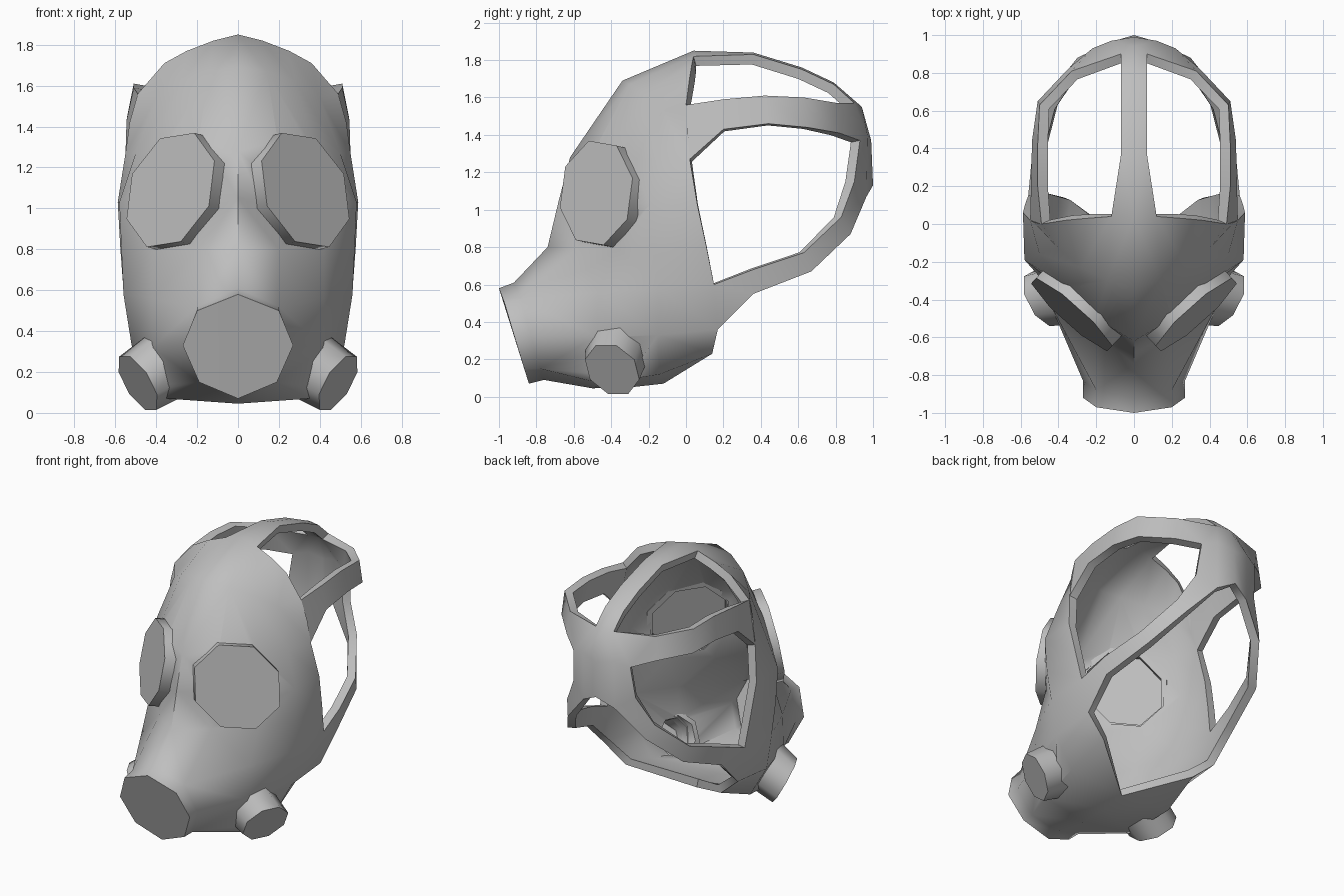
import bpy, bmesh, math
from mathutils import Vector

if "Cube" in bpy.data.objects:
    bpy.data.objects.remove(bpy.data.objects["Cube"])

grey = bpy.data.materials.new("rubber_grey")
grey.diffuse_color = (0.52, 0.52, 0.52, 1)
grey.use_nodes = True
grey.node_tree.nodes["Principled BSDF"].inputs["Base Color"].default_value = grey.diffuse_color


def finish(obj, sharp=35):
    """Apply modifiers, colour the part and smooth it with sharp edges kept."""
    obj.data.materials.clear()
    obj.data.materials.append(grey)
    bpy.ops.object.select_all(action='DESELECT')
    obj.select_set(True)
    bpy.context.view_layer.objects.active = obj
    bpy.ops.object.convert(target='MESH')
    bpy.ops.object.shade_smooth_by_angle(angle=math.radians(sharp))


def new_object(name, bm):
    mesh = bpy.data.meshes.new(name)
    bm.to_mesh(mesh)
    bm.free()
    obj = bpy.data.objects.new(name, mesh)
    bpy.context.collection.objects.link(obj)
    return obj


def thicken(obj, thickness):
    solid = obj.modifiers.new("thickness", 'SOLIDIFY')
    solid.thickness = thickness
    solid.offset = -1


# Face rows from the centre line back to the rim, forehead to chin
face = [
    [(0, .04, 1.85), (.12, .04, 1.82), (.25, .03, 1.77), (.36, .02, 1.71), (.49, 0, 1.56)],
    [(0, -.34, 1.69), (.14, -.3, 1.67), (.28, -.23, 1.62), (.4, -.13, 1.54), (.53, .01, 1.42)],
    [(0, -.62, 1.28), (.2, -.5, 1.3), (.38, -.32, 1.28), (.5, -.16, 1.27), (.55, .02, 1.27)],
    [(0, -.68, 1.05), (.2, -.54, 1.04), (.43, -.31, 1.04), (.58, -.19, 1.03), (.588, .06, 1.03)],
    [(0, -.74, .8), (.2, -.58, .8), (.42, -.37, .8), (.57, -.18, .8), (.575, .11, .8)],
    [(0, -.92, .61), (.2, -.88, .52), (.42, -.47, .56), (.56, -.15, .58), (.56, .15, .6)],
]
jaw = [
    [(.27, -.83, .33), (.42, -.48, .32), (.52, -.15, .33), (.52, .17, .36)],
    [(.19, -.78, .15), (.35, -.45, .07), (.4, -.14, .12), (.37, .14, .23)],
    [(0, -.76, .09), (0, -.5, .045), (0, -.3, .05), (0, -.12, .07)],
]
snout_rim = [(0, -1, .58), (.2, -.97, .5), (.27, -.92, .33), (.19, -.865, .15), (0, -.84, .07)]
# Strap edge pairs, front to back
top_strap = [[(0, .36, 1.84), (.07, .36, 1.83)], [(0, .62, 1.76), (.07, .62, 1.75)],
             [(0, .79, 1.68), (.07, .79, 1.67)], [(0, .94, 1.55), (.07, .9, 1.57)]]
upper_strap = [[(.51, .2, 1.59), (.545, .2, 1.43)], [(.51, .42, 1.61), (.54, .44, 1.46)],
               [(.5, .63, 1.6), (.51, .65, 1.44)], [(.33, .81, 1.57), (.35, .82, 1.41)],
               [(.07, .9, 1.57), (.22, .93, 1.37)]]
lower_strap = [[(.54, .36, .68), (.53, .36, .55)], [(.47, .63, .77), (.45, .67, .67)],
               [(.34, .83, .96), (.3, .88, .87)], [(.24, .9, 1.15), (.12, .965, 1.07)]]

bm = bmesh.new()
known = {}


def vert(co):
    if co not in known:
        known[co] = bm.verts.new(co)
    return known[co]


def patch(*points):
    return bm.faces.new([vert(p) for p in points])


def skin(rows):
    """Quads between neighbouring rows of points."""
    for a, b in zip(rows, rows[1:]):
        for i in range(len(a) - 1):
            patch(a[i], a[i + 1], b[i + 1], b[i])


skin(face)
skin([face[5][1:]] + jaw)
skin([snout_rim, face[5][:2] + [row[0] for row in jaw]])
skin([[face[0][0], face[0][1]]] + top_strap)
# Upper strap root spans two face rows, so it gets one extra triangle
skin([[face[0][4], face[2][4]]] + upper_strap)
patch(face[0][4], face[1][4], face[2][4])
skin([[face[5][4], jaw[0][3]]] + lower_strap)
# Rounded pad at the back of the head
crown, corner = top_strap[-1]
outer_top = upper_strap[-1][1]
outer_low, inner_low = lower_strap[-1]
middle, bulge, base = (0, .99, 1.37), (.12, .97, 1.4), (0, 1, 1.13)
patch(crown, corner, bulge, middle)
patch(corner, outer_top, bulge)
skin([[middle, bulge, outer_top], [base, inner_low, outer_low]])
disc = patch(*snout_rim)
bmesh.ops.recalc_face_normals(bm, faces=bm.faces)
disc.normal_update()
if disc.normal.y > 0:
    bmesh.ops.reverse_faces(bm, faces=bm.faces)

mask = new_object("mask_shell_and_straps", bm)
mirror = mask.modifiers.new("mirror", 'MIRROR')
mirror.use_clip = True
thicken(mask, 0.055)


def drum(name, centre, normal, axis, radius, start, end, shear=0, closed=False, flare=1):
    """Eight-sided drum along axis, with its outer face square to normal."""
    n, ax = Vector(normal).normalized(), Vector(axis).normalized()
    side = Vector((0, 0, 1)).cross(n).normalized()
    up = n.cross(side)
    b = bmesh.new()
    rings = []
    for d, r in ((start, radius), (end, radius * flare)):
        ring = []
        for k in range(8):
            a = math.pi / 8 + k * math.pi / 4
            u, v = r * math.cos(a), r * math.sin(a)
            ring.append(b.verts.new(Vector(centre) - ax * d + side * u + up * (v - shear * u)))
        rings.append(ring)
    cap = b.faces.new(rings[0])
    if closed:
        b.faces.new(rings[1][::-1])
    for k in range(8):
        j = (k + 1) % 8
        b.faces.new([rings[0][k], rings[1][k], rings[1][j], rings[0][j]])
    bmesh.ops.recalc_face_normals(b, faces=b.faces)
    cap.normal_update()
    if cap.normal.dot(n) < 0:
        bmesh.ops.reverse_faces(b, faces=b.faces)
    return new_object(name, b)


# Eye lenses and cheek filters: hollow cups over openings cut in the shell
cutters = []
for s, label in ((1, "right"), (-1, "left")):
    eye = ((s * .33, -.48, 1.09), (s * .68, -.73, .18), (s * .68, -.73, .18))
    filt = ((s * .49, -.395, .145), (s * .78, -.4, -.48), (s * .8, -.12, -.5))
    cups = [drum(label + "_lens", *eye, .292, 0, .11, s * .12),
            drum(label + "_filter", *filt, .16, 0, .17, flare=1.1)]
    cutters += [drum(label + "_lens_cutter", *eye, .265, -.06, .22, s * .12, True),
                drum(label + "_filter_cutter", *filt, .125, -.02, .26, 0, True)]
    for cup in cups:
        thicken(cup, 0.04)
        finish(cup, 50)
for cutter in cutters:
    cutter.hide_render = True
    cut = mask.modifiers.new("opening", 'BOOLEAN')
    cut.operation = 'DIFFERENCE'
    cut.solver = 'EXACT'
    cut.object = cutter
finish(mask, 55)
for cutter in cutters:
    bpy.data.objects.remove(cutter)
